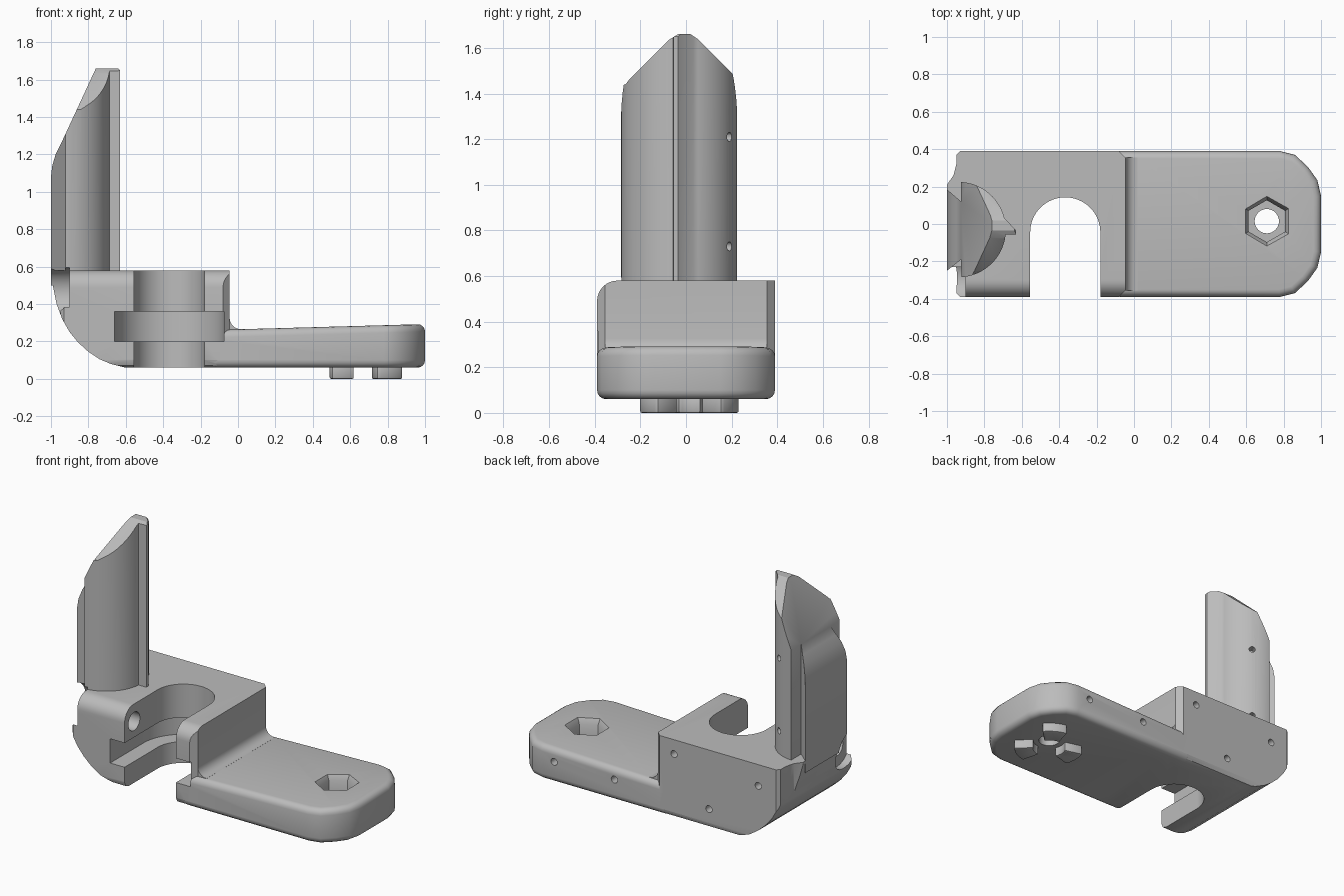
import bpy, bmesh
from math import sin, cos, pi, radians
from mathutils import Vector, Matrix

cube = bpy.data.objects.get("Cube")
if cube:
    bpy.data.objects.remove(cube)

grey = bpy.data.materials.new("matte grey")
grey.use_nodes = True
grey.diffuse_color = (0.5, 0.5, 0.5, 1)
grey.node_tree.nodes["Principled BSDF"].inputs["Base Color"].default_value = (0.5, 0.5, 0.5, 1)


def make(name, bm):
    bmesh.ops.recalc_face_normals(bm, faces=bm.faces)
    mesh = bpy.data.meshes.new(name)
    bm.to_mesh(mesh)
    bm.free()
    mesh.materials.append(grey)
    ob = bpy.data.objects.new(name, mesh)
    bpy.context.collection.objects.link(ob)
    return ob


def prism(name, pts, axis, lo, hi):
    """Extrude a 2D outline along the named axis from lo to hi."""
    place = {"x": lambda a, b, d: (d, a, b),
             "y": lambda a, b, d: (a, d, b),
             "z": lambda a, b, d: (a, b, d)}[axis]
    bm = bmesh.new()
    face = bm.faces.new([bm.verts.new(place(a, b, lo)) for a, b in pts])
    new = bmesh.ops.extrude_face_region(bm, geom=[face])["geom"]
    move = Vector(place(0, 0, hi - lo))
    bmesh.ops.translate(bm, vec=move, verts=[v for v in new if isinstance(v, bmesh.types.BMVert)])
    return make(name, bm)


def rod(name, centre, direction, r1, length, r2=None, sides=32):
    bm = bmesh.new()
    turn = Vector(direction).to_track_quat("Z", "Y").to_matrix().to_4x4()
    bmesh.ops.create_cone(bm, cap_ends=True, segments=sides, radius1=r1,
                          radius2=r1 if r2 is None else r2, depth=length,
                          matrix=Matrix.Translation(centre) @ turn)
    return make(name, bm)


def arc(cx, cy, r, start, end, n):
    angles = [radians(start + (end - start) * i / n) for i in range(n + 1)]
    return [(cx + r * cos(a), cy + r * sin(a)) for a in angles]


def apply(ob, mod):
    bpy.ops.object.select_all(action="DESELECT")
    bpy.context.view_layer.objects.active = ob
    ob.select_set(True)
    bpy.ops.object.modifier_apply(modifier=mod.name)


def combine(ob, other, operation):
    other.hide_render = True
    mod = ob.modifiers.new("combine", "BOOLEAN")
    mod.operation, mod.solver, mod.object = operation, "EXACT", other
    apply(ob, mod)
    bpy.data.objects.remove(other)


def bevel(ob, width, segments):
    mod = ob.modifiers.new("bevel", "BEVEL")
    mod.width, mod.segments = width, segments
    mod.limit_method, mod.angle_limit = "ANGLE", radians(40)
    apply(ob, mod)


# Tall block: side profile trimmed by its plan and its end silhouette
side = [(-1.02, 0.58), (-1, 0.56), (-0.99, 0.5), (-0.97, 0.4), (-0.94, 0.32), (-0.9, 0.25),
        (-0.855, 0.195), (-0.8, 0.145), (-0.74, 0.105), (-0.68, 0.08), (-0.6, 0.06),
        (0.02, 0.06), (0.02, 0.266)] + arc(0.015, 0.326, 0.06, 270, 180, 6) + [(-0.045, 0.58)]
bracket = prism("bracket", side, "y", -0.45, 0.45)
plan = [(-0.93, 0.39), (-0.95, 0.37), (-0.95, 0.32), (-0.965, 0.26), (-1, 0.21),
        (-1, -0.25), (-0.95, -0.28), (-0.95, -0.37), (-0.93, -0.39), (-0.08, -0.39),
        (-0.045, -0.355), (0.05, -0.355), (0.05, 0.355), (-0.045, 0.355), (-0.08, 0.39)]
combine(bracket, prism("plan", plan, "z", 0, 0.7), "INTERSECT")
end = [(-0.39, 0.1), (-0.378, 0.072), (-0.35, 0.06), (0.35, 0.06), (0.378, 0.072),
       (0.39, 0.1), (0.39, 0.58)] + arc(-0.3, 0.49, 0.09, 90, 180, 8)
combine(bracket, prism("end", end, "x", -1.2, 0.2), "INTERSECT")

# Low arm with a gently rising top and rounded edges
half = [(0.78, 0.39), (0.86, 0.37), (0.93, 0.305), (0.98, 0.235), (1, 0.15)]
outline = [(-0.15, 0.39)] + half + [(x, -y) for x, y in reversed(half)] + [(-0.15, -0.39)]
arm = prism("arm", outline, "z", 0.06, 0.27)
for v in arm.data.vertices:
    if v.co.z > 0.2:
        v.co.z = 0.265 + 0.028 * v.co.x
bevel(arm, 0.04, 4)
combine(bracket, arm, "UNION")

# Column: rounded section with a rib in front and a dovetail behind
section = ([(-1, 0.185), (-0.925, 0.12), (-0.925, 0.224)]
           + arc(-0.94, -0.03, 0.255, 84, 14, 14)
           + [(-0.63, -0.035), (-0.63, -0.055)]
           + arc(-0.94, -0.03, 0.255, -6, -86, 16)
           + [(-0.925, -0.19), (-1, -0.25)])
column = prism("column", section, "z", 0.5, 1.8)
slant = [(-1.05, 0.4), (-1.05, 1.08), (-1, 1.08), (-0.993, 1.14), (-0.975, 1.2),
         (-0.95, 1.25), (-0.76, 1.66), (-0.64, 1.66), (-0.62, 1.64), (-0.62, 0.4)]
combine(column, prism("slant", slant, "y", -0.5, 0.5), "INTERSECT")
roof = [(-0.4, 0.4), (-0.4, 1.44), (-0.265, 1.44), (-0.25, 1.46), (-0.075, 1.635),
        (-0.035, 1.66), (0.02, 1.66), (0.05, 1.64), (0.19, 1.5), (0.4, 1.3), (0.4, 0.4)]
combine(column, prism("roof", roof, "x", -1.2, -0.5), "INTERSECT")
combine(bracket, column, "UNION")

# Open slot with a wider groove halfway up
for radius, low, high in ((0.1875, -0.1, 0.7), (0.2925, 0.2, 0.36)):
    u = arc(-0.3675, -0.045, radius, 0, 180, 32)
    u += [(-0.3675 - radius, -0.6), (-0.3675 + radius, -0.6)]
    combine(bracket, prism("slot", u, "z", low, high), "DIFFERENCE")

# Clamp screw hole and its head recess
combine(bracket, rod("screw_hole", (-0.75, -0.29, 0.465), (1, 0, 0), 0.06, 0.5), "DIFFERENCE")
combine(bracket, rod("head_recess", (-1, -0.29, 0.465), (1, 0, 0), 0.13, 0.2), "DIFFERENCE")

# Hexagonal nut pocket with a flared rim and a through hole
nut = Vector((0.71, 0.015, 0))
for r_low, r_high, low, high in ((0.112, 0.112, 0.13, 0.4), (0.106, 0.145, 0.24, 0.305)):
    bm = bmesh.new()
    rings = [[bm.verts.new(nut + Vector((r * sin(i * pi / 3), r * cos(i * pi / 3), z)))
              for i in range(6)] for r, z in ((r_low, low), (r_high, high))]
    for ring in rings:
        bm.faces.new(ring)
    for i in range(6):
        j = (i + 1) % 6
        bm.faces.new((rings[0][i], rings[0][j], rings[1][j], rings[1][i]))
    combine(bracket, make("nut_pocket", bm), "DIFFERENCE")
combine(bracket, rod("bolt_hole", nut, (0, 0, 1), 0.065, 0.8), "DIFFERENCE")

# Small blind holes on the back and on the column
for x, z in ((-0.185, 0.485), (-0.8, 0.44), (-0.44, 0.19), (0.25, 0.2), (0.69, 0.2)):
    combine(bracket, rod("back_hole", (x, 0.39, z), (0, 1, 0), 0.023, 0.1, sides=16), "DIFFERENCE")
for z in (0.73, 1.21):
    hole = rod("column_hole", (-0.812, 0.19, z), (0.5, 0.866, 0), 0.02, 0.1, sides=16)
    combine(bracket, hole, "DIFFERENCE")

# Three locating feet under the arm
feet = []
for i, angle in enumerate((60, 180, 300)):
    ring = (arc(nut.x, nut.y, 0.22, angle - 21, angle + 21, 8)
            + arc(nut.x, nut.y, 0.1, angle + 28, angle - 28, 6))
    foot = prism("foot_%d" % (i + 1), ring, "z", 0, 0.07)
    bevel(foot, 0.008, 2)
    feet.append(foot)

bpy.ops.object.select_all(action="DESELECT")
for ob in [bracket] + feet:
    ob.select_set(True)
bpy.context.view_layer.objects.active = bracket
bpy.ops.object.shade_smooth_by_angle(angle=radians(30))
